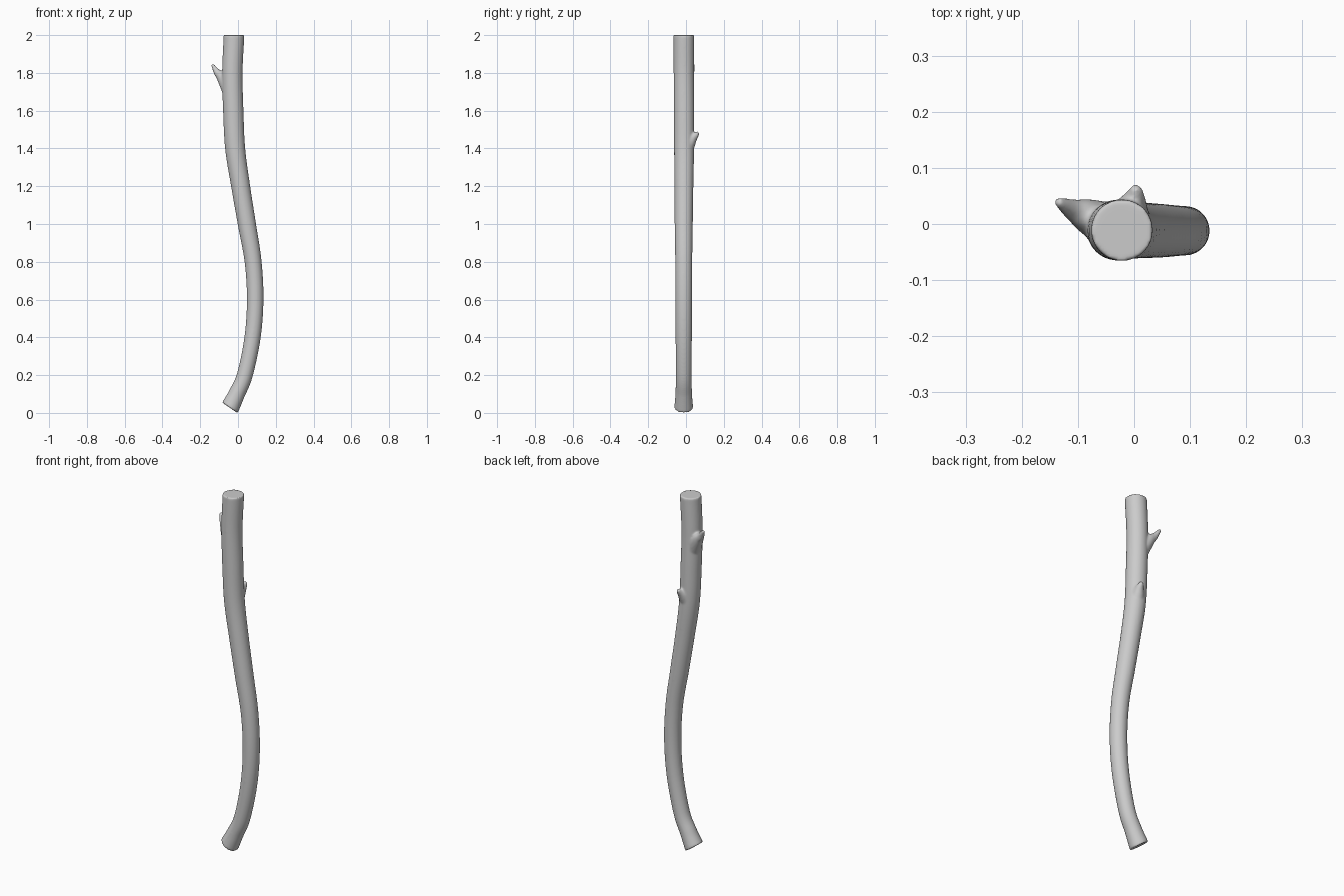
import bpy, bmesh, math
from mathutils import Vector

if "Cube" in bpy.data.objects:
    bpy.data.objects.remove(bpy.data.objects["Cube"])

SIDES = 32


def smooth_path(pts, steps):
    """Catmull-Rom through (x, y, z, radius) points."""
    p = [Vector(q) for q in pts]
    p = [2 * p[0] - p[1]] + p + [2 * p[-1] - p[-2]]
    out = []
    for i in range(1, len(p) - 2):
        a, b, c, d = p[i - 1:i + 3]
        for s in range(steps):
            t = s / steps
            out.append(0.5 * (2 * b + (c - a) * t + (2 * a - 5 * b + 4 * c - d) * t ** 2
                              + (3 * b - a - 3 * c + d) * t ** 3))
    return out + [p[-2]]


def sweep(bm, pts, steps, first=None, last=None):
    """Closed round tube along a path, with optional end directions."""
    path = smooth_path(pts, steps)
    pos = [q.to_3d() for q in path]
    n = len(path)
    rings = []
    for i in range(n):
        t = pos[min(i + 1, n - 1)] - pos[max(i - 1, 0)]
        if i == 0 and first:
            t = Vector(first)
        if i == n - 1 and last:
            t = Vector(last)
        t.normalize()
        v = t.cross(Vector((1, 0, 0))).normalized()
        u = v.cross(t)
        r = path[i].w
        rings.append([bm.verts.new(pos[i] + r * (math.cos(a) * u + math.sin(a) * v))
                      for a in (2 * math.pi * k / SIDES for k in range(SIDES))])
    for A, B in zip(rings, rings[1:]):
        for k in range(SIDES):
            j = (k + 1) % SIDES
            bm.faces.new((A[k], A[j], B[j], B[k]))
    bm.faces.new(rings[0][::-1])
    bm.faces.new(rings[-1])


bm = bmesh.new()

# Main bent stick, bottom to top
sweep(bm, [(-0.043, -0.012, 0.027, 0.050), (-0.007, -0.012, 0.10, 0.044),
           (0.036, -0.012, 0.20, 0.042), (0.077, -0.012, 0.40, 0.043),
           (0.091, -0.012, 0.60, 0.044), (0.080, -0.012, 0.80, 0.045),
           (0.047, -0.012, 1.00, 0.048), (0.014, -0.011, 1.20, 0.050),
           (-0.015, -0.010, 1.40, 0.053), (-0.025, -0.010, 1.60, 0.054),
           (-0.030, -0.011, 1.80, 0.054), (-0.021, -0.011, 2.00, 0.055)],
      8, first=(0.055, 0, 0.08), last=(0, 0, 1))

# Broken twig stub on the left
sweep(bm, [(-0.040, -0.005, 1.70, 0.042), (-0.082, 0.014, 1.775, 0.031),
           (-0.110, 0.026, 1.803, 0.019), (-0.136, 0.040, 1.845, 0.008)], 6)

# Smaller knot at the back
sweep(bm, [(-0.012, 0.000, 1.40, 0.040), (-0.004, 0.028, 1.445, 0.029),
           (0.002, 0.049, 1.468, 0.018), (0.004, 0.066, 1.484, 0.009)], 6)

bmesh.ops.recalc_face_normals(bm, faces=bm.faces)
me = bpy.data.meshes.new("stick")
bm.to_mesh(me)
bm.free()
stick = bpy.data.objects.new("stick", me)
bpy.context.collection.objects.link(stick)

# Fuse the parts and soften the joints and end rims
rm = stick.modifiers.new("fuse", 'REMESH')
rm.mode = 'VOXEL'
rm.voxel_size = 0.005
rm.use_smooth_shade = True
sm = stick.modifiers.new("soften", 'SMOOTH')
sm.factor = 0.5
sm.iterations = 8
